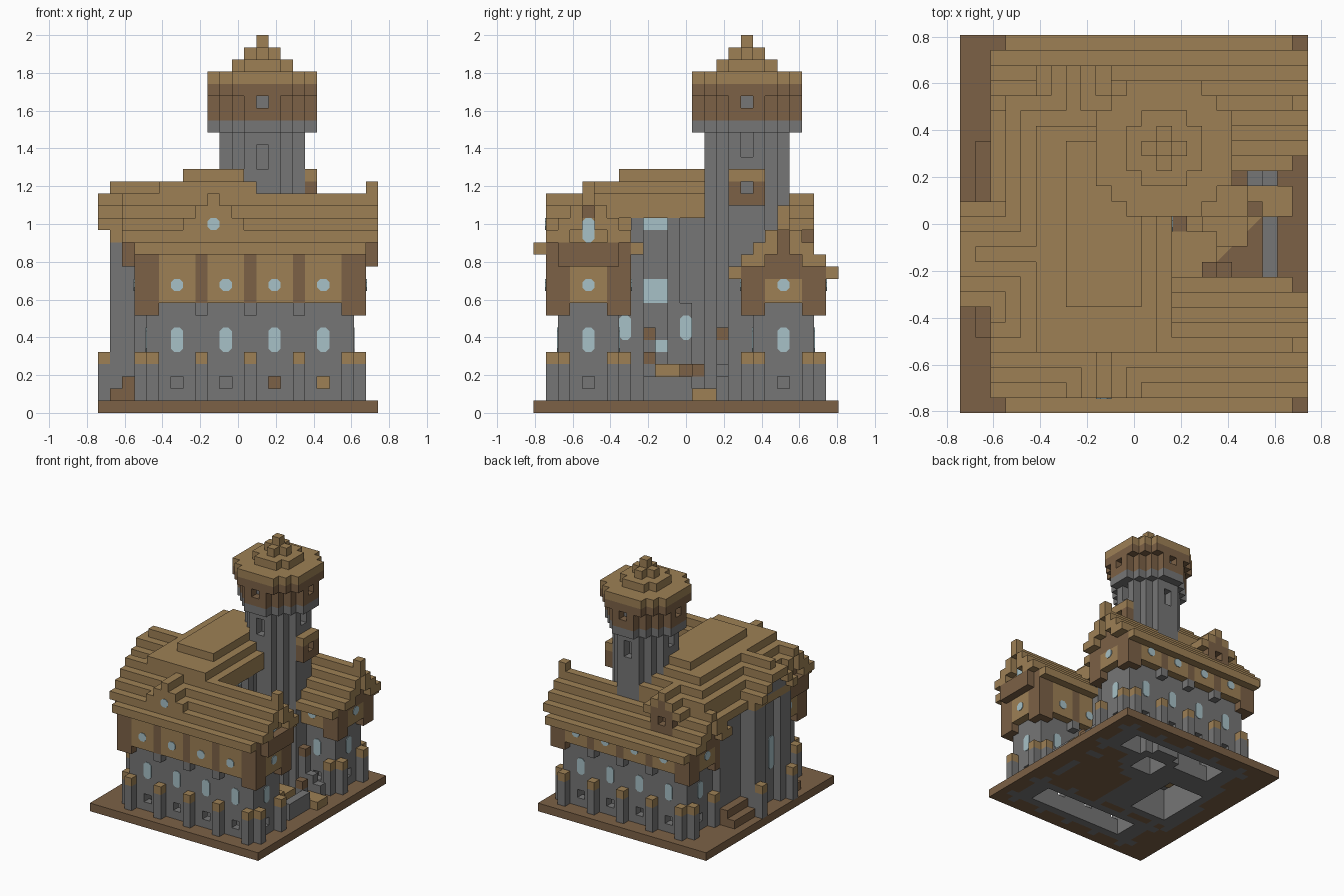
import bpy, bmesh
from mathutils import Vector

if "Cube" in bpy.data.objects:
    bpy.data.objects.remove(bpy.data.objects["Cube"], do_unlink=True)

U = 2 / 31                         # size of one building block
HALF = Vector((23 / 2, 25 / 2, 0))  # half the footprint in blocks
BAYS, POSTS = (6, 10, 14, 18), (4, 8, 12, 16, 20)
blocks = {}


def material(name, rgb):
    col = [((c / 255 + 0.055) / 1.055) ** 2.4 for c in rgb] + [1]
    m = bpy.data.materials.new(name)
    m.use_nodes = True
    m.diffuse_color = col
    m.node_tree.nodes["Principled BSDF"].inputs["Base Color"].default_value = col
    return m


MATS = {"tan": material("tan_wood", (157, 128, 85)),
        "brown": material("dark_wood", (124, 97, 70)),
        "grey": material("grey_stone", (118, 118, 118)),
        "glass": material("pale_glass", (167, 193, 199))}


def span(v):
    return range(v[0], v[1] + 1) if isinstance(v, tuple) else (v,)


def put(part, col, x, y, z, keep=lambda i, j: True):
    """Fill an inclusive range of blocks; later parts replace earlier ones."""
    for i in span(x):
        for j in span(y):
            if keep(i, j):
                for k in span(z):
                    blocks[i, j, k] = (part, col)


def cut(x, y, z):
    for i in span(x):
        for j in span(y):
            for k in span(z):
                blocks.pop((i, j, k), None)


def plate(part, col, points, normal):
    """Thin raised plate, given in block units."""
    bm = bmesh.new()
    low = [bm.verts.new((Vector(p) - HALF) * U) for p in points]
    high = [bm.verts.new((Vector(p) - HALF) * U + Vector(normal) * 0.005) for p in points]
    bm.faces.new(low)
    bm.faces.new(high)
    for n in range(len(points)):
        bm.faces.new((low[n - 1], low[n], high[n], high[n - 1]))
    bmesh.ops.recalc_face_normals(bm, faces=bm.faces)
    mesh = bpy.data.meshes.new(part)
    bm.to_mesh(mesh)
    mesh.materials.append(MATS[col])
    bpy.context.collection.objects.link(bpy.data.objects.new(part, mesh))


def pane(part, i, j, k, tall, dx, dy):
    """Window with clipped corners on the (dx, dy) side of a block."""
    pts = []
    for a, b in ((-1, -1), (1, -1), (1, 1), (-1, 1)):
        clips = [(a * 0.5, b * (tall / 2 - 0.28)), (a * 0.22, b * tall / 2)]
        for w, h in clips if a * b < 0 else clips[::-1]:
            pts.append((i + 0.5 + dx / 2 + w * abs(dy), j + 0.5 + dy / 2 + w * abs(dx), k + tall / 2 + h))
    # walk the corners so that neighbours follow each other
    pts = [pts[n] for n in (1, 0, 3, 2, 5, 4, 7, 6)] if (pts[0][2] > pts[1][2]) == (pts[1][2] > pts[2][2]) else pts
    mid = sum((Vector(p) for p in pts), Vector()) / 8
    side = Vector((abs(dy), abs(dx), 0))
    pts.sort(key=lambda p: (Vector((side.dot(Vector(p) - mid), p[2] - mid.z))).angle_signed(Vector((1, 0))))
    plate(part, "glass", pts, (dx, dy, 0))


def wing(name, c, e):
    """Long two-storey wing centred on row c with its eave at level e."""
    upper, roof, win = name + "_timber_floor", name + "_roof", name + "_window"
    put(name + "_stone_wall", "grey", (4, 20), (c - 2, c + 2), (0, 8))
    put(upper, "brown", (3, 21), (c - 3, c + 3), (9, e))
    for s in (-1, 1):
        # buttresses, corbels and corner posts
        for i, j in [(i, c + 3 * s) for i in POSTS] + [(3, c + 2 * s), (21, c + 2 * s)]:
            put(name + "_buttresses", "grey", i, j, (0, 3))
            put(name + "_buttress_caps", "tan", i, j, 4)
            put(name + "_corbels", "grey" if 4 < i < 20 else "brown", i, j, 8)
        for i in (3, 21):
            put(name + "_corbels", "brown", i, c + 3 * s, 8)
        # long side panels and windows
        for i in BAYS:
            put(upper, "tan", (i - 1, i + 1), c + 3 * s, (9, min(12, e)))
            pane(win, i, c + 3 * s, 10, 1, 0, s)
            pane(win, i, c + 2 * s, 5, 2, 0, s)
            cut(i, c + 2 * s, 2)
        # gable ends
        mid = 12 + 9 * s
        put(upper, "tan", mid, (c - 1, c + 1), (9, 11))
        pane(win, mid, c, 10, 1, s, 0)
        pane(win, mid - s, c, 5, 2, s, 0)
        cut(mid - s, c, 2)
    # stepped roof over a solid attic
    for d in range(5):
        for j in (c - d, c + d):
            put(name + "_attic", "brown", (3, 21), j, (e, e + 3 - d))
            put(roof, "tan", (2, 22) if d < 4 else (3, 21), j, e + 4 - d)
            for i in (2, 22):
                if d in (1, 2):
                    put(roof, "tan", i, j, e + 3 - d)
    put(name + "_finial", "tan", 22, c, e + 5)
    cut((6, 18), (c - 1, c + 1), (0, 3))


def dormer(name, c, y, top, col):
    """Small gable crossing a wing roof, ridge on column c."""
    put(name + "_walls", col, (c - 1, c + 1), y, (top - 4, top - 1))
    for d in range(3):
        for i in (c - d, c + d):
            put(name + "_roof", "tan", i, y, top - d)


# ground slab and yard path
put("base", "brown", (0, 22), (0, 24), 0)
plate("yard_path", "tan", [(14, 9, 1), (16, 9, 1), (20, 13, 1), (20, 15, 1), (14, 15, 1)], (0, 0, 1))

wing("front_wing", 4, 13)
put("front_wing_gable_panel", "tan", 21, (3, 5), (14, 15))
pane("front_wing_gable_window", 21, 4, 14, 2, 1, 0)
for i in (2, 22):
    put("front_wing_gable_beams", "brown", i, (2, 6), 13)
    put("front_wing_gable_beams", "brown", i, (2, 6), 12)
wing("back_wing", 20, 11)
dormer("front_dormer", 9, (1, 6), 17, "tan")
pane("front_dormer_window", 9, 1, 15, 1, 0, -1)
dormer("back_dormer", 7, (17, 22), 17, "brown")
cut(7, 22, 14)

# central hall between the wings
put("hall_wall", "grey", (3, 12), (8, 17), (0, 14))
put("hall_wall", "grey", 2, (7, 13), (0, 15))
for j in (7, 8, 12, 13):
    put("hall_piers", "grey", 1, j, (1, 14))
for j in (7, 13):
    put("hall_buttresses", "grey", 0, j, (1, 3))
    put("hall_buttress_caps", "tan", 0, j, 4)
for j in (9, 11):
    pane("hall_window", 2, j, 5, 4, -1, 0)
for y in ((5, 6), (14, 17)):
    put("west_steps", "brown", 1, y, 1)
    put("west_steps", "brown", 2, y, (1, 2))
cut((4, 8), (9, 15), (0, 3))
put("cellar_floor", "tan", (5, 7), (11, 13), 3)

# hall roof: west gable, then a stepped hip
put("hall_roof", "tan", (2, 12), (7, 18), 14)
put("hall_roof", "tan", (3, 12), (5, 19), 15)
for d, top in enumerate((17, 17, 16, 15)):
    for j in (10 - d, 10 + d):
        put("hall_gable", "grey", (1, 6), j, (14, top - 1))
        put("hall_roof", "tan", (0, 6), j, top)
put("hall_roof", "tan", 1, (7, 13), 14)
put("hall_roof", "tan", (1, 6), 10, 18)
for n, (x, y) in enumerate((((3, 13), (3, 20)), ((4, 13), (4, 19)), ((5, 12), (4, 18)), ((7, 11), (7, 17)))):
    put("hall_roof", "tan", x, y, 16 + n)

# yard side of the hall
put("yard_wall_head", "grey", 12, (8, 13), (14, 15))
for j in (8, 11):
    put("yard_piers", "grey", 13, j, (1, 15))
for z in (5, (9, 10), 15):
    put("yard_windows", "glass", 12, (9, 10), z)
for j in (7, 12):
    put("yard_side_walls", "grey", 13, j, (1, 8))
    pane("yard_side_window", 13, j, 6, 2, 1, 0)

# yard stair, posts, wall and gate
for x, y, h in (((13, 16), (9, 11), 3), ((16, 18), (11, 12), 2), ((19, 21), (13, 14), 1)):
    put("yard_stair", "brown", x, y, (1, h))
    put("yard_stair", "tan", x, y, h)
put("yard_stair", "brown", 16, 9, (1, 3))
for i, j, h in ((16, 9, 6), (17, 9, 4), (18, 15, 6), (14, 12, 3), (19, 13, 3)):
    put("yard_posts", "grey", i, j, (1, h - 1))
    put("yard_post_caps", "brown", i, j, h)
put("yard_wall", "grey", 20, (9, 12), (0, 2))
put("yard_wall", "grey", 20, 15, (0, 2))
put("yard_wall", "grey", 19, 15, (0, 3))

# round tower
TX, TY = 13, 17
for part, col, r, slack, z in (
        ("tower_shaft", "grey", 3, 4, (0, 22)), ("tower_corbel_ring", "grey", 4, 5, 23),
        ("tower_gallery", "brown", 4, 5, (24, 25)), ("tower_gallery", "brown", 4, 6, 26),
        ("tower_core", "grey", 3, 4, (24, 25)), ("tower_roof", "tan", 4, 6, 27),
        ("tower_roof", "tan", 2, 3, 28), ("tower_roof", "tan", 1, 1, 29), ("tower_finial", "tan", 0, 0, 30)):
    put(part, col, (TX - r, TX + r), (TY - r, TY + r), z,
        lambda i, j: abs(i - TX) + abs(j - TY) <= slack)
for dx, dy in ((0, -1), (0, 1), (-1, 0), (1, 0)):
    cut(TX + 4 * dx, TY + 4 * dy, 25)
    cut(TX + 3 * dx, TY + 3 * dy, (21, 22) if dx else (20, 21))
cut((TX - 1, TX + 1), (TY - 1, TY + 1), (0, 3))
put("oriel", "brown", 17, (16, 18), (17, 18))
cut(17, 17, 18)
put("oriel_roof", "tan", 17, (16, 18), 19)


def build(part, cells):
    """Mesh of the exposed faces of one part's blocks."""
    verts, faces, cols, index = [], [], [], {}
    for cell, col in cells:
        for axis in range(3):
            for side in (0, 1):
                near = list(cell)
                near[axis] += 2 * side - 1
                if tuple(near) in blocks:
                    continue
                ring = []
                for a, b in ((0, 0), (1, 0), (1, 1), (0, 1)):
                    p = list(cell)
                    for n, step in enumerate((side, a, b)):
                        p[(axis + n) % 3] += step
                    ring.append(index.setdefault(tuple(p), len(index)))
                    if len(index) > len(verts):
                        verts.append((Vector(p) - HALF) * U)
                faces.append(ring if side else ring[::-1])
                cols.append(col)
    used = sorted(set(cols))
    mesh = bpy.data.meshes.new(part)
    mesh.from_pydata(verts, [], faces)
    for c in used:
        mesh.materials.append(MATS[c])
    for poly, c in zip(mesh.polygons, cols):
        poly.material_index = used.index(c)
    if faces:
        bpy.context.collection.objects.link(bpy.data.objects.new(part, mesh))


for part in sorted({p for p, c in blocks.values()}):
    build(part, [(cell, c) for cell, (p, c) in blocks.items() if p == part])
